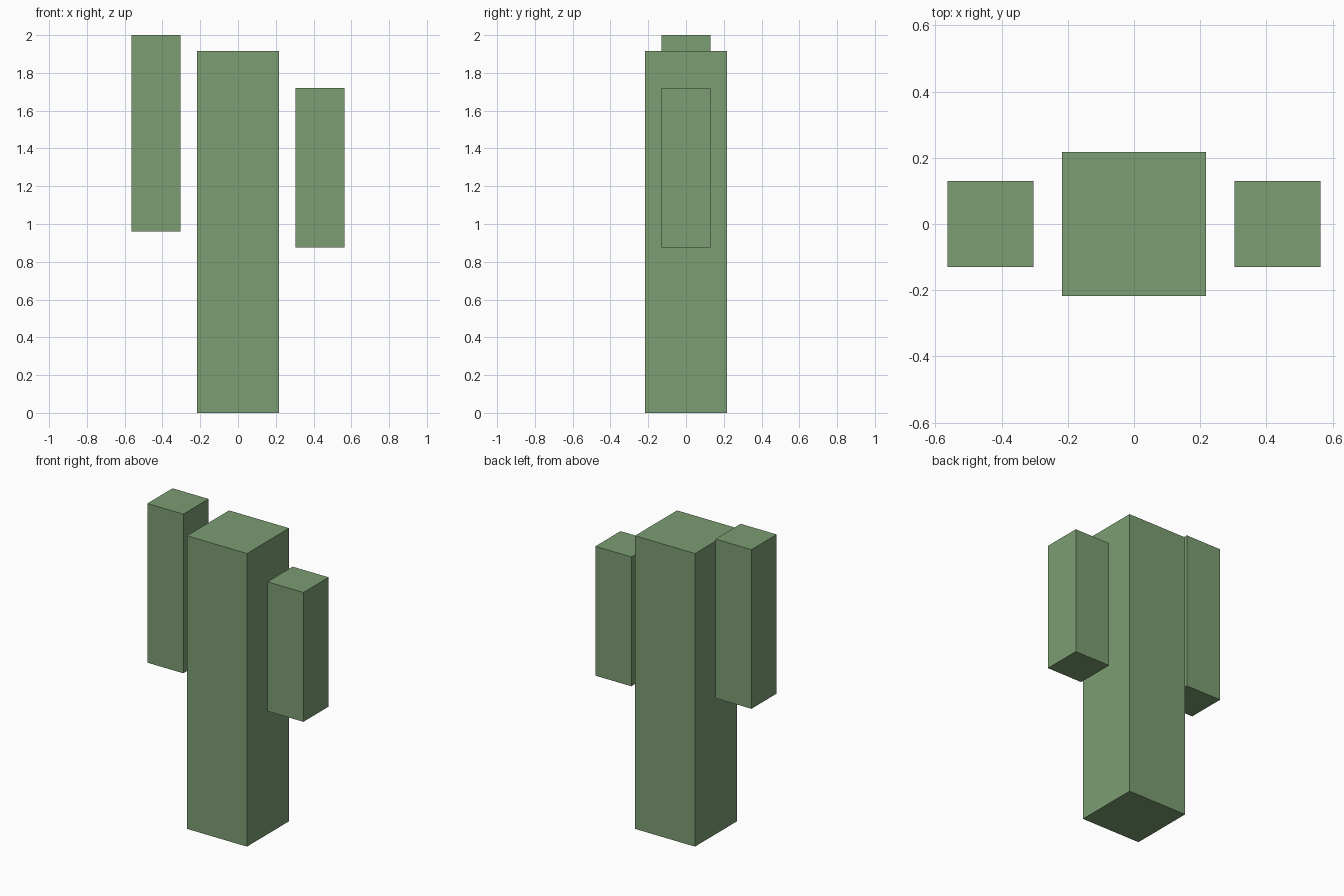
import bpy

if "Cube" in bpy.data.objects:
    bpy.data.objects.remove(bpy.data.objects["Cube"])

green = bpy.data.materials.new("cactus_green")
green.diffuse_color = (0.2, 0.34, 0.17, 1)
green.use_nodes = True
green.node_tree.nodes["Principled BSDF"].inputs["Base Color"].default_value = green.diffuse_color


def box(name, x, z0, z1, width):
    """Square upright block centred on y = 0."""
    bpy.ops.mesh.primitive_cube_add(size=1, location=(x, 0, (z0 + z1) / 2))
    ob = bpy.context.object
    ob.name = name
    ob.scale = (width, width, z1 - z0)
    bpy.ops.object.transform_apply(location=False, rotation=False, scale=True)
    ob.data.materials.append(green)
    return ob


# Central trunk
box("trunk", 0, 0, 1.915, 0.434)

# Detached arms at different heights
box("left_arm", -0.434, 0.96, 2.0, 0.26)
box("right_arm", 0.434, 0.875, 1.72, 0.26)
